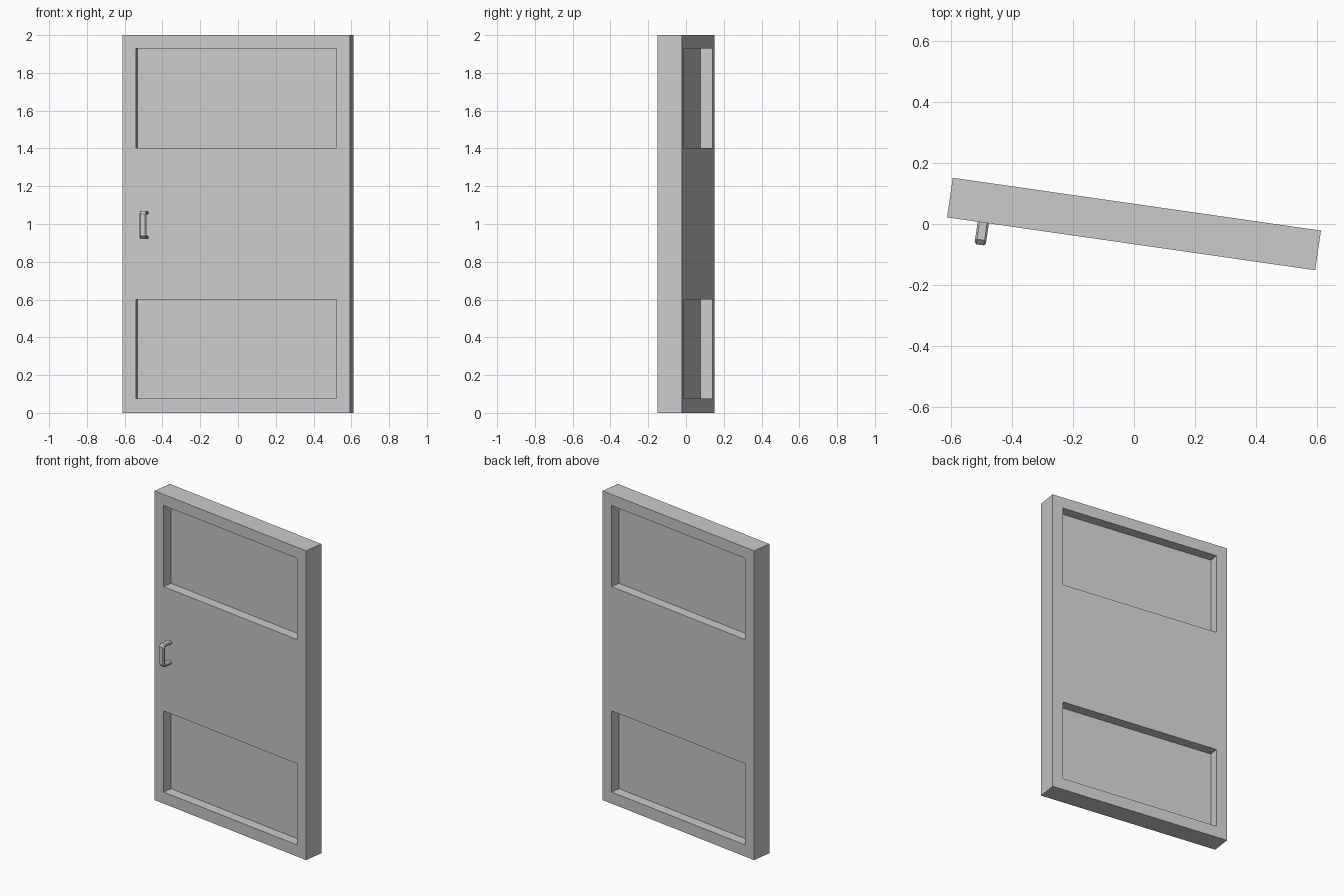
import bpy, bmesh, math
from mathutils import Vector

if "Cube" in bpy.data.objects:
    bpy.data.objects.remove(bpy.data.objects["Cube"])

TURN = math.radians(-8.17)          # the whole door is slightly swung about z
HALF_W, HALF_T = 0.6085, 0.0655
OPEN_W = 0.536                      # half width of the openings
ZS = [0, 0.075, 0.6, 1.403, 1.928, 2.0]
XS = [-HALF_W, -OPEN_W, OPEN_W, HALF_W]
WINDOWS = [("lower_panel", 0.075, 0.6), ("upper_panel", 1.403, 1.928)]


def finish(name, bm):
    bmesh.ops.recalc_face_normals(bm, faces=bm.faces)
    mesh = bpy.data.meshes.new(name)
    bm.to_mesh(mesh)
    bm.free()
    obj = bpy.data.objects.new(name, mesh)
    obj.rotation_euler.z = TURN
    bpy.context.collection.objects.link(obj)
    return obj


# Door frame: a grid of faces with two openings, extruded to full thickness
bm = bmesh.new()
grid = [[bm.verts.new((x, -HALF_T, z)) for x in XS] for z in ZS]
for r in range(5):
    for c in range(3):
        if c == 1 and r in (1, 3):
            continue
        bm.faces.new((grid[r][c], grid[r][c + 1], grid[r + 1][c + 1], grid[r + 1][c]))
ext = bmesh.ops.extrude_face_region(bm, geom=bm.faces[:], use_keep_orig=True)
bmesh.ops.translate(bm, vec=(0, 2 * HALF_T, 0),
                    verts=[g for g in ext["geom"] if isinstance(g, bmesh.types.BMVert)])
finish("door_frame", bm)

# Thin recessed panels in the middle of each opening
for name, z0, z1 in WINDOWS:
    bm = bmesh.new()
    bmesh.ops.create_cube(bm, size=1)
    bmesh.ops.scale(bm, vec=(2 * OPEN_W, 0.003, z1 - z0), verts=bm.verts)
    bmesh.ops.translate(bm, vec=(0, 0, (z0 + z1) / 2), verts=bm.verts)
    finish(name, bm)

# Pull handle: chamfered bar swept along a C-shaped path in the y-z plane
path = [Vector(p) for p in [(-0.06, 1.06), (-0.118, 1.06), (-0.129, 1.049),
                            (-0.129, 0.941), (-0.118, 0.93), (-0.06, 0.93)]]
a, b, c = 0.0185, 0.010, 0.006
section = [(a, b - c), (a - c, b), (c - a, b), (-a, b - c),
           (-a, c - b), (c - a, -b), (a - c, -b), (a, c - b)]
bm = bmesh.new()
rings = []
for i, p in enumerate(path):
    d_in = (p - path[max(i - 1, 0)]) if i else path[1] - p
    d_out = (path[i + 1] - p) if i < len(path) - 1 else d_in
    d_in, d_out = d_in.normalized(), d_out.normalized()
    t = (d_in + d_out).normalized()
    n = Vector((-t.y, t.x)) / t.dot(d_in)       # mitred normal
    rings.append([bm.verts.new((-0.489 + u, p.x + n.x * w, p.y + n.y * w))
                  for u, w in section])
for r0, r1 in zip(rings, rings[1:]):
    for k in range(8):
        j = (k + 1) % 8
        bm.faces.new((r0[k], r0[j], r1[j], r1[k]))
bm.faces.new(rings[0])
bm.faces.new(rings[-1])
finish("pull_handle", bm)
